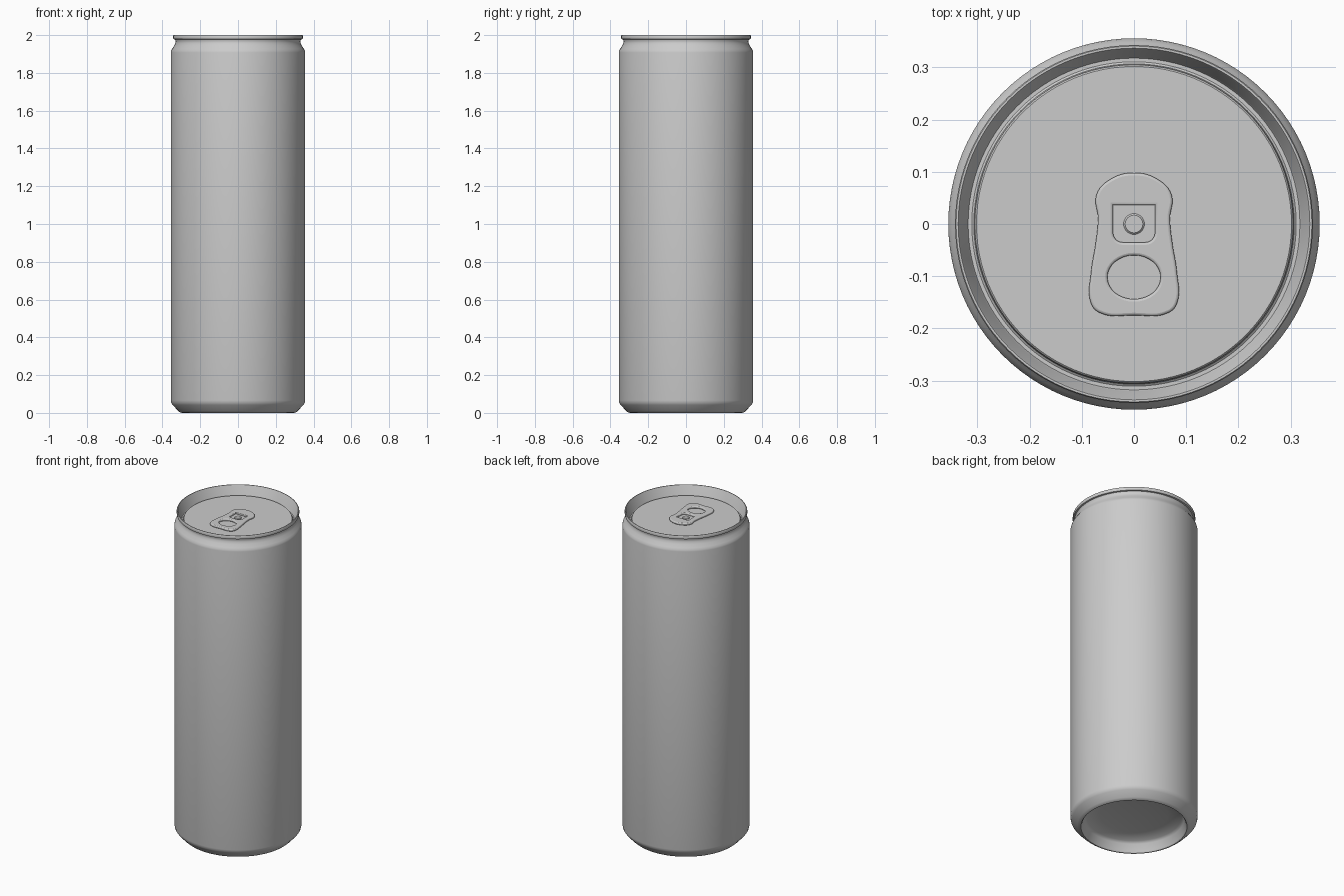
import bpy, bmesh, math

cube = bpy.data.objects.get("Cube")
if cube:
    bpy.data.objects.remove(cube, do_unlink=True)

metal = bpy.data.materials.new("plain_grey_metal")
metal.use_nodes = True
grey = (0.6, 0.6, 0.6, 1)
metal.diffuse_color = grey
metal.node_tree.nodes["Principled BSDF"].inputs["Base Color"].default_value = grey


def finish(obj, angle=35):
    obj.data.materials.clear()
    obj.data.materials.append(metal)
    bpy.ops.object.select_all(action='DESELECT')
    obj.select_set(True)
    bpy.context.view_layer.objects.active = obj
    bpy.ops.object.shade_smooth_by_angle(angle=math.radians(angle))


def lathe(name, profile, steps=96, angle=35):
    """Spin a radius/height profile around the z axis."""
    bm = bmesh.new()
    verts = [bm.verts.new((r, 0, z)) for r, z in profile]
    edges = [bm.edges.new(pair) for pair in zip(verts, verts[1:])]
    bmesh.ops.spin(bm, geom=verts + edges, cent=(0, 0, 0), axis=(0, 0, 1),
                   angle=math.tau, steps=steps)
    bmesh.ops.remove_doubles(bm, verts=bm.verts, dist=1e-5)
    bmesh.ops.recalc_face_normals(bm, faces=bm.faces)
    mesh = bpy.data.meshes.new(name)
    bm.to_mesh(mesh)
    bm.free()
    obj = bpy.data.objects.new(name, mesh)
    bpy.context.collection.objects.link(obj)
    finish(obj, angle)
    return obj


# Can: domed base, foot, wall, neck, rolled rim, groove and lid in one closed profile
base = [(0, 0.085), (0.1, 0.082), (0.19, 0.075), (0.265, 0.063), (0.28, 0.05),
        (0.291, 0.008), (0.297, 0.0), (0.306, 0.002)]
wall = [(0.316, 0.01), (0.346, 0.042), (0.353, 0.052), (0.356, 0.066),
        (0.356, 1.908), (0.354, 1.918), (0.348, 1.928)]
neck = [(0.337, 1.945), (0.331, 1.958), (0.33, 1.968), (0.333, 1.977)]
rim = [(0.342, 1.979), (0.343, 1.983), (0.343, 1.997), (0.341, 2.0), (0.337, 2.0), (0.335, 1.997)]
lid = [(0.321, 1.936), (0.318, 1.931), (0.311, 1.931), (0.307, 1.934),
       (0.305, 1.946), (0.302, 1.949), (0, 1.949)]
lathe("can_body", base + wall + neck + rim + lid)

# Rivet holding the tab
lathe("rivet", [(0.02, 1.948), (0.02, 1.954), (0.017, 1.957), (0, 1.957)], steps=32)

# Pull tab: filled outline with two openings and rounded edges
curve = bpy.data.curves.new("pull_tab", 'CURVE')
curve.dimensions = '2D'
curve.fill_mode = 'BOTH'
curve.extrude = 0.002
curve.bevel_depth = 0.005
curve.bevel_resolution = 2
curve.offset = -0.005
curve.resolution_u = 6


def mirrored(half):
    """Close a right-hand half outline with its mirror image."""
    return half + [(-x, y) for x, y in reversed(half) if x > 0]


def add_outline(points, kind):
    spline = curve.splines.new(kind)
    spline.use_cyclic_u = True
    if kind == 'BEZIER':
        spline.bezier_points.add(len(points) - 1)
        for p, (x, y) in zip(spline.bezier_points, points):
            p.co = (x, y, 0)
            p.handle_left_type = p.handle_right_type = 'AUTO'
    else:
        spline.points.add(len(points) - 1)
        for p, (x, y) in zip(spline.points, points):
            p.co = (x, y, 0, 1)


add_outline(mirrored([(0, 0.098), (0.045, 0.086), (0.072, 0.056), (0.069, 0.01),
                      (0.074, -0.04), (0.082, -0.09), (0.082, -0.153),
                      (0.066, -0.17), (0, -0.175)]), 'BEZIER')
corner = [(0.022 + 0.018 * math.cos(a), -0.017 - 0.018 * math.sin(a))
          for a in (i * math.pi / 12 for i in range(7))]
add_outline(mirrored([(0.04, 0.036)] + corner), 'POLY')
add_outline([(0.051 * math.cos(a), -0.102 + 0.042 * math.sin(a))
             for a in (i * math.tau / 32 for i in range(32))], 'POLY')

source = bpy.data.objects.new("tab_outline", curve)
bpy.context.collection.objects.link(source)
bpy.context.view_layer.update()
graph = bpy.context.evaluated_depsgraph_get()
mesh = bpy.data.meshes.new_from_object(source.evaluated_get(graph))
bpy.data.objects.remove(source, do_unlink=True)
tab = bpy.data.objects.new("pull_tab", mesh)
tab.location.z = 1.956
bpy.context.collection.objects.link(tab)
finish(tab, 50)

# Bridge under the tab that joins it to the rivet
bpy.ops.mesh.primitive_cube_add(size=1, location=(0, 0, 1.95))
bridge = bpy.context.object
bridge.name = "tab_bridge"
bridge.scale = (0.088, 0.08, 0.004)
finish(bridge)
